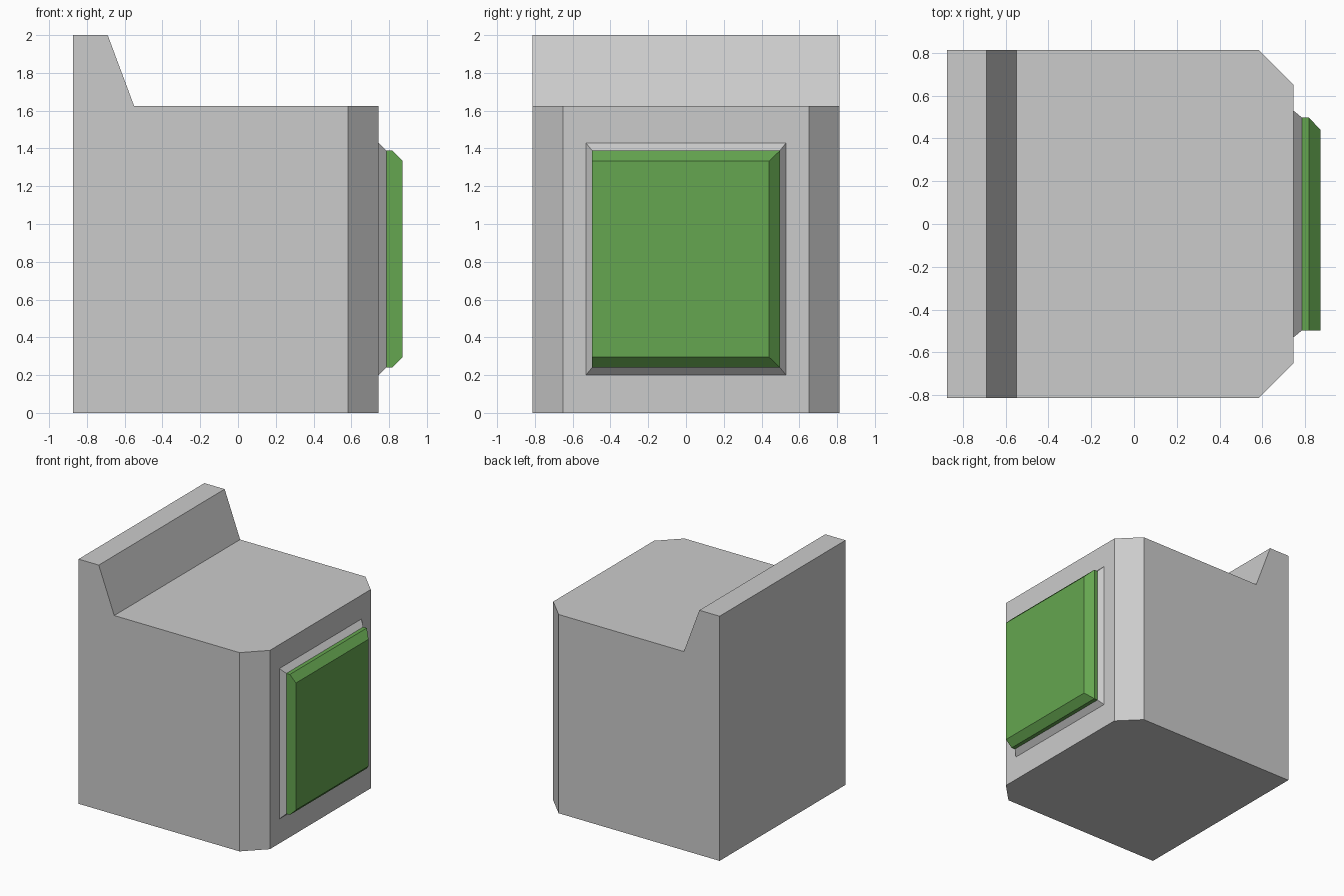
import bpy, bmesh

if "Cube" in bpy.data.objects:
    bpy.data.objects.remove(bpy.data.objects["Cube"])


def finish(name, bm, color=None):
    bmesh.ops.recalc_face_normals(bm, faces=bm.faces)
    mesh = bpy.data.meshes.new(name)
    bm.to_mesh(mesh)
    bm.free()
    obj = bpy.data.objects.new(name, mesh)
    bpy.context.collection.objects.link(obj)
    if color:
        mat = bpy.data.materials.new(name + "_color")
        mat.diffuse_color = color
        mat.use_nodes = True
        mat.node_tree.nodes["Principled BSDF"].inputs["Base Color"].default_value = mat.diffuse_color
        mesh.materials.append(mat)
    return obj


def loft(name, rings, color=None):
    """Join rectangles (x, y0, y1, z0, z1) into a closed solid."""
    bm = bmesh.new()
    loops = [[bm.verts.new((x, y, z)) for y, z in
              ((y0, z0), (y1, z0), (y1, z1), (y0, z1))]
             for x, y0, y1, z0, z1 in rings]
    for a, b in zip(loops, loops[1:]):
        for i in range(4):
            j = (i + 1) % 4
            bm.faces.new((a[i], a[j], b[j], b[i]))
    bm.faces.new(loops[0])
    bm.faces.new(loops[-1])
    return finish(name, bm, color)


# Body: side profile with a raised back lip, extruded across the width
FRONT = 0.745
profile = [(-0.873, 0), (FRONT, 0), (FRONT, 1.625),
           (-0.55, 1.625), (-0.69, 2.0), (-0.873, 2.0)]
bm = bmesh.new()
side = bm.faces.new([bm.verts.new((x, -0.813, z)) for x, z in profile])
ext = bmesh.ops.extrude_face_region(bm, geom=[side])
moved = [v for v in ext["geom"] if isinstance(v, bmesh.types.BMVert)]
bmesh.ops.translate(bm, verts=moved, vec=(0, 1.626, 0))

# Chamfer the two vertical corners beside the panel
corners = [e for e in bm.edges
           if all(abs(v.co.x - FRONT) < 1e-4 for v in e.verts)
           and abs(e.verts[0].co.z - e.verts[1].co.z) > 1]
bmesh.ops.bevel(bm, geom=corners, offset=0.162, offset_type='OFFSET',
                segments=1, affect='EDGES')
finish("body", bm)

# Sloped frame around the panel
loft("panel_frame", [(FRONT - 0.01, -0.53, 0.53, 0.2, 1.43),
                     (FRONT, -0.53, 0.53, 0.2, 1.43),
                     (0.785, -0.497, 0.497, 0.24, 1.388)])

# Green panel, chamfered on three sides
loft("panel", [(0.78, -0.497, 0.497, 0.24, 1.388),
               (0.817, -0.497, 0.497, 0.24, 1.388),
               (0.872, -0.497, 0.44, 0.295, 1.333)],
     (0.13, 0.38, 0.08, 1))
